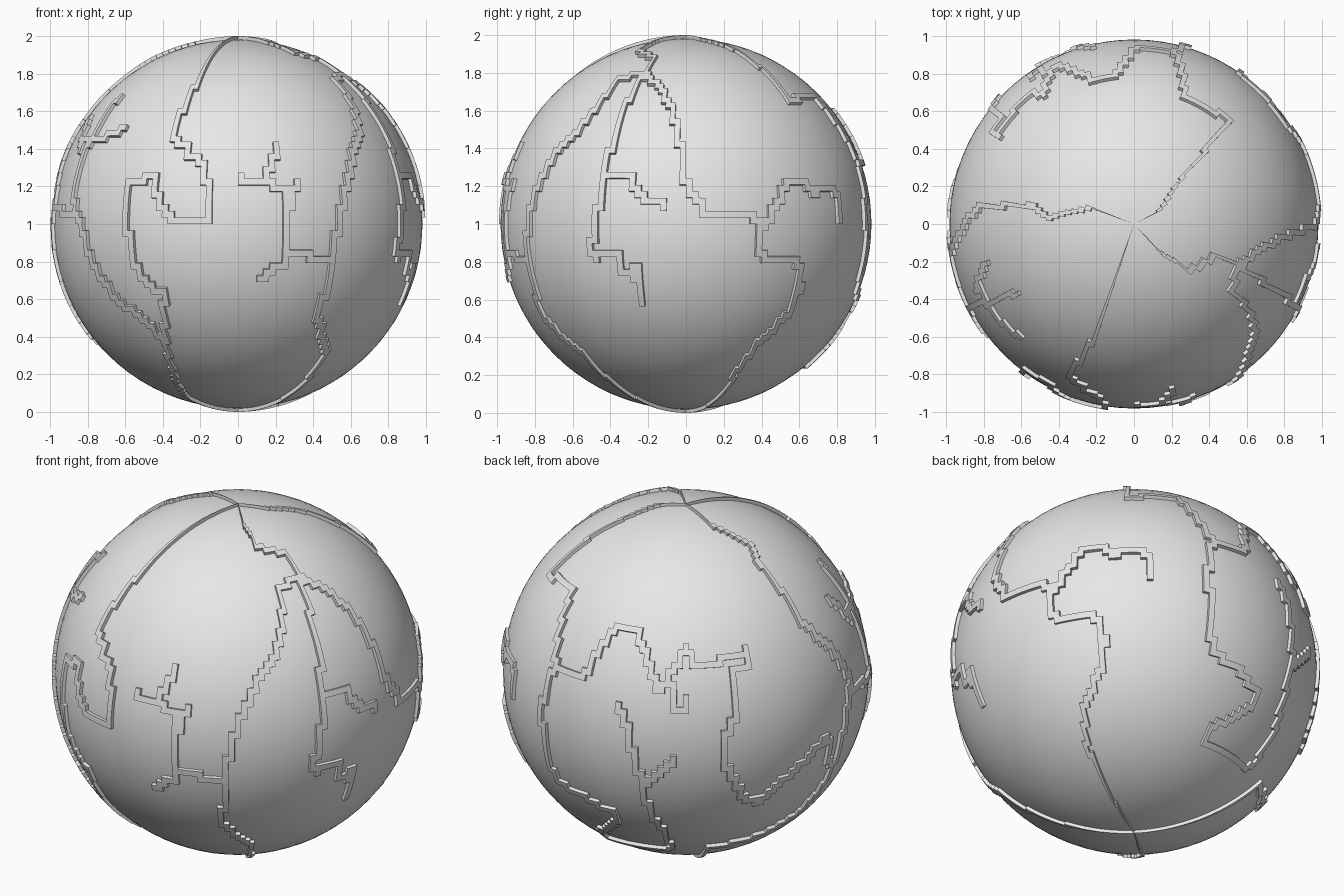
import bpy
import bmesh
from math import sin, cos, pi, radians, sqrt, atan2, acos, hypot, floor
from mathutils import Vector

RADIUS = 0.982          # smooth ball
RIDGE_RADIUS = 1.0      # top of the raised cracks
COLS, ROWS = 180, 90    # longitude / latitude cells the cracks step along
CENTRE = Vector((0, 0, 1))

cube = bpy.data.objects.get("Cube")
if cube:
    bpy.data.objects.remove(cube, do_unlink=True)

stone = bpy.data.materials.new("light grey")
stone.use_nodes = True
grey = (0.8, 0.8, 0.8, 1)
stone.diffuse_color = grey
stone.node_tree.nodes["Principled BSDF"].inputs["Base Color"].default_value = grey


def project(azimuth, elevation):
    """Return a function placing flat (u, v) points on the ball from one side."""
    a, e = radians(azimuth), radians(elevation)
    right = Vector((cos(a), sin(a), 0))
    toward = Vector((sin(a) * cos(e), -cos(a) * cos(e), sin(e)))
    up = toward.cross(right)

    def place(*points):
        result = []
        for u, v in points:
            w = sqrt(max(0, RADIUS ** 2 - u * u - v * v))
            result.append((right * u + up * v + toward * w).normalized())
        return result
    return place


front = project(0, 0)
side = project(90, 0)
above = project(0, 90)
rear = project(215, 25)
under = project(140, -30)
top_pole = [Vector((0, 0, 1))]
low_pole = [Vector((0, 0, -1))]

cracks = []

# Front crack with its hook, running from pole to pole
cracks.append(top_pole + front(
    (-.18, .8), (-.26, .66), (-.32, .53), (-.34, .44), (-.28, .42), (-.27, .36),
    (-.19, .33), (-.18, .23), (-.15, .21), (-.15, .03), (-.35, .03), (-.42, .11),
    (-.44, .24), (-.58, .23), (-.6, .1), (-.57, -.08), (-.54, -.22), (-.46, -.33),
    (-.38, -.38), (-.39, -.5), (-.36, -.72), (-.27, -.91)) + low_pole)

# Small forked crack at the front
cracks.append(front((.21, .4), (.17, .3), (.15, .21), (.24, .19), (.24, .13),
                    (.26, .08), (.24, -.23), (.18, -.24), (.13, -.29)))
cracks.append(front((0, .24), (.15, .22)))
cracks.append(front((.31, .22), (.27, .1)))
cracks.append(front((.25, -.14), (.36, -.14), (.4, -.19), (.48, -.18)))

# Crack to the upper fork, then on down the front left to the bottom
fork = above((.54, -.21))
cracks.append(top_pole + above((.13, -.14), (.3, -.25), (.43, -.16)) + fork)
cracks.append(fork + above((.52, -.35)) + front(
    (.6, .64), (.64, .47), (.61, .4), (.57, .18), (.53, 0), (.49, -.2),
    (.46, -.35), (.42, -.5), (.46, -.7), (.38, -.8), (.22, -.93)) + low_pole)

# Crack on the left side with its jagged end
cracks.append(fork + side(
    (-.35, .53), (-.41, .33), (-.42, .25), (-.46, .08), (-.49, -.1), (-.48, -.2),
    (-.45, -.14), (-.35, -.14), (-.34, -.27), (-.25, -.23), (-.27, -.28),
    (-.23, -.3), (-.23, -.4)))
cracks.append(side((-.42, .25), (-.28, .25), (-.25, .15), (-.12, .1)))

# Long crack across the left side, with an upper arm and a lower run
cracks.append(fork + side((-.07, .6), (-.03, .4), (0, .2), (.1, .06),
                          (.37, .03), (.4, 0)))
cracks.append(side((.4, 0), (.45, .06), (.53, .21), (.63, .21), (.66, .17),
                   (.8, .17), (.81, .02)))
cracks.append(side((.4, 0), (.38, -.17), (.58, -.18), (.6, -.32), (.53, -.48),
                   (.37, -.62), (.26, -.78), (.1, -.96)) + low_pole)

# Back crack from the top pole to the junction
cracks.append(top_pole + above((.14, .07), (.24, .23), (.5, .54)) + rear(
    (-.61, .43), (-.67, .22), (-.69, .04)))

# Back crack: zigzag arm round to the right side
cracks.append(rear(
    (-.69, .04), (-.54, -.02), (-.43, .17), (-.35, .24), (-.26, .21), (-.19, .01),
    (-.15, -.1), (-.07, 0), (0, .12), (.06, .02), (.26, .09), (.33, .12),
    (.33, .02), (.26, .02), (.27, -.2), (.21, -.34), (.22, -.51), (.3, -.65),
    (.38, -.7), (.47, -.6), (.61, -.49), (.75, -.34), (.755, -.5)))
cracks.append(rear((-.13, -.08), (-.06, -.08), (-.05, -.2), (0, -.2), (0, -.13)))

# Back crack: lower run that loops back upward
cracks.append(rear((-.69, .04)) + under(
    (.39, .5), (.41, .12), (.56, 0), (.66, -.12), (.61, -.2), (.41, -.3),
    (.38, -.37), (.62, -.51), (.75, -.31)) + rear(
    (-.19, -.75), (-.23, -.6), (-.3, -.34), (-.35, -.18)))
cracks.append(rear((-.23, -.6), (-.14, -.52), (-.06, -.46)))

# Right side crack from the top pole round to the bottom pole
cracks.append(top_pole + above((-.23, .085), (-.45, .03), (-.53, .1), (-.82, .09)) + rear(
    (.77, .12), (.87, -.04), (.84, -.3), (.755, -.55), (.6, -.74), (.4, -.86),
    (.11, -.93)) + low_pole)

# Front right cracks: link to the front crack, and the crossed strokes above
cracks.append(rear((.87, -.1)) + front(
    (-.83, .03), (-.8, -.1), (-.76, -.22), (-.63, -.4), (-.47, -.52), (-.41, -.6)))
cracks.append(front((-.62, .67), (-.76, .46), (-.82, .35), (-.86, .15), (-.85, .03)))
cracks.append(above((-.78, -.2), (-.83, -.35)) + front((-.82, .44), (-.7, .46), (-.59, .5)))


def cell_of(p):
    lon = (atan2(p.y, p.x) / (2 * pi)) % 1
    return (floor(lon * COLS) % COLS,
            min(ROWS - 1, floor(acos(max(-1, min(1, p.z))) / pi * ROWS)))


def stepped_cells(path):
    """Cells crossed by a path, joined edge to edge like a staircase."""
    cells, last = set(), None
    for a, b in zip(path, path[1:]):
        count = max(2, int((b - a).length / 0.008))
        for i in range(count + 1):
            p = a.lerp(b, i / count).normalized()
            if hypot(p.x, p.y) < 0.01:
                continue
            col, row = cell_of(p)
            if last:
                c, r = last
                turn = (col - c + COLS // 2) % COLS - COLS // 2
                for k in range(abs(turn)):
                    c = (c + (1 if turn > 0 else -1)) % COLS
                    cells.add((c, r))
            cells.add((col, row))
            last = (col, row)
    return cells


def add_object(name, bm):
    mesh = bpy.data.meshes.new(name)
    bm.to_mesh(mesh)
    bm.free()
    mesh.materials.append(stone)
    obj = bpy.data.objects.new(name, mesh)
    obj.location = CENTRE
    bpy.context.scene.collection.objects.link(obj)
    return obj


# Ball
bm = bmesh.new()
bmesh.ops.create_icosphere(bm, subdivisions=5, radius=RADIUS)
for face in bm.faces:
    face.smooth = True
add_object("ball", bm)

# Raised stepped ridges: a sheet of cells on the ball, thickened outward
bm = bmesh.new()
corners = {}


def corner(col, row):
    key = (col % COLS, row)
    if key not in corners:
        lon, lat = 2 * pi * key[0] / COLS, pi * row / ROWS
        corners[key] = bm.verts.new(
            Vector((sin(lat) * cos(lon), sin(lat) * sin(lon), cos(lat))) * (RADIUS - 0.004))
    return corners[key]


for c, r in sorted(set().union(*[stepped_cells(path) for path in cracks])):
    bm.faces.new([corner(c, r), corner(c, r + 1), corner(c + 1, r + 1), corner(c + 1, r)])
bmesh.ops.remove_doubles(bm, verts=bm.verts[:], dist=0.0001)
ridges = add_object("crack_ridges", bm)
thicken = ridges.modifiers.new("thickness", 'SOLIDIFY')
thicken.thickness = RIDGE_RADIUS - RADIUS + 0.004
thicken.offset = 1
